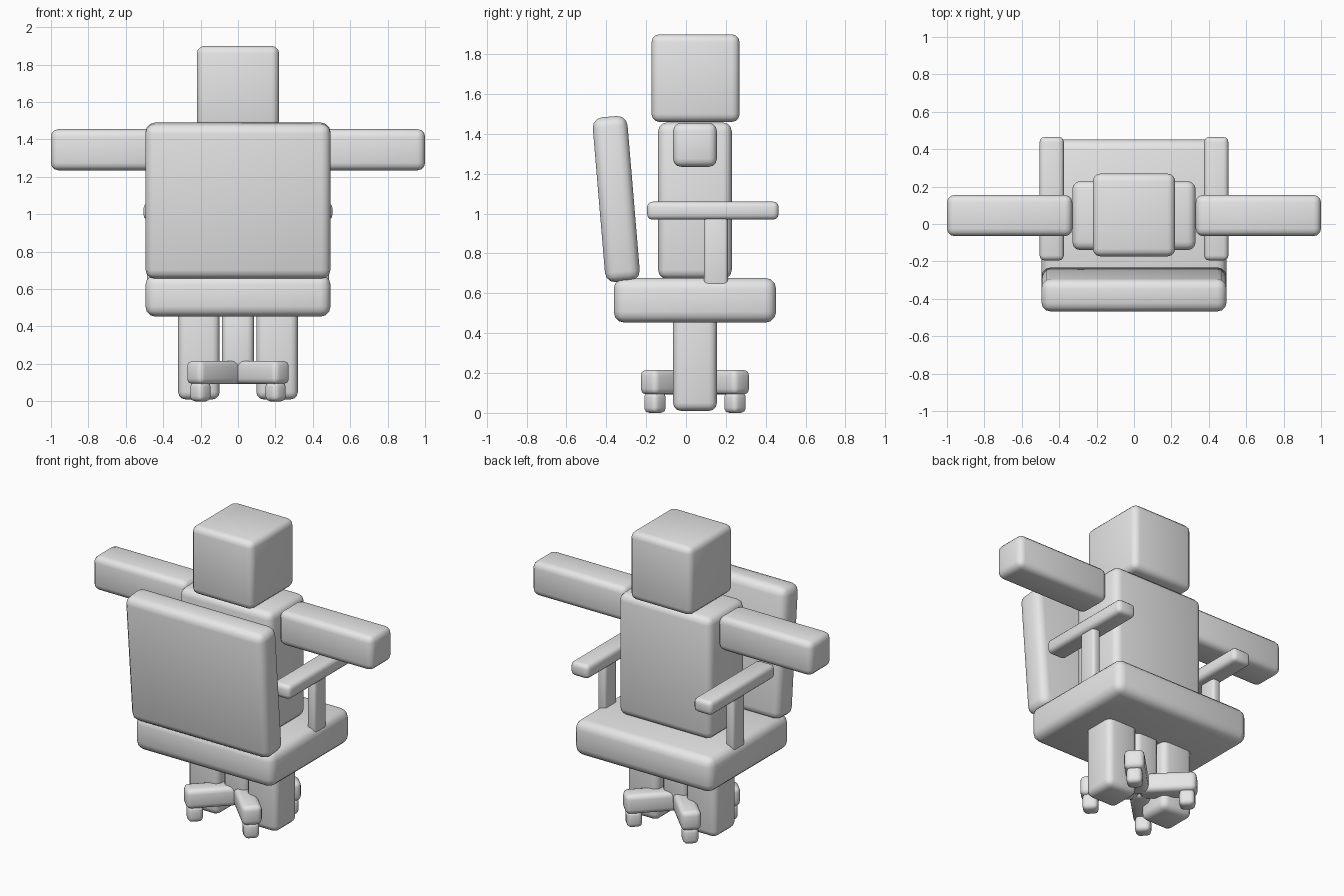
import bpy, bmesh, math
from mathutils import Matrix, Vector

if "Cube" in bpy.data.objects:
    bpy.data.objects.remove(bpy.data.objects["Cube"])

grey = bpy.data.materials.new("light_grey")
grey.diffuse_color = (0.8, 0.8, 0.8, 1)
grey.use_nodes = True
grey.node_tree.nodes["Principled BSDF"].inputs["Base Color"].default_value = grey.diffuse_color


def block(name, center, size, bevel=0.04, rot=(0, 0, 0)):
    """Rounded box, smooth shaded."""
    bm = bmesh.new()
    bmesh.ops.create_cube(bm, size=1, matrix=Matrix.Diagonal((*size, 1)))
    bmesh.ops.bevel(bm, geom=bm.edges[:], offset=bevel, segments=3,
                    profile=0.5, affect='EDGES')
    mesh = bpy.data.meshes.new(name)
    bm.to_mesh(mesh)
    bm.free()
    mesh.materials.append(grey)
    obj = bpy.data.objects.new(name, mesh)
    obj.location = center
    obj.rotation_euler = rot
    bpy.context.collection.objects.link(obj)
    bpy.ops.object.select_all(action='DESELECT')
    obj.select_set(True)
    bpy.context.view_layer.objects.active = obj
    bpy.ops.object.shade_smooth_by_angle(angle=math.radians(40))
    return obj


CY = 0.045  # shared centre line of the figure and chair column

# Figure
block("head", (0, CY + 0.003, 1.68), (0.44, 0.442, 0.44))
block("torso", (0, CY, 1.065), (0.66, 0.37, 0.785), 0.045)
for side, sx in (("left", -1), ("right", 1)):
    block(side + "_arm", (sx * 0.665, CY, 1.345), (0.67, 0.22, 0.22))
    block(side + "_leg", (sx * 0.209, CY, 0.335), (0.222, 0.22, 0.65))

# Chair seat and tilted backrest
block("seat", (0, CY, 0.565), (0.99, 0.815, 0.225), 0.055)
block("backrest", (0, -0.35, 1.073), (0.99, 0.175, 0.83), 0.05,
      (math.radians(4.8), 0, 0))

# Armrests on posts
for side, sx in (("left", -1), ("right", 1)):
    block(side + "_armrest", (sx * 0.44, 0.135, 1.015), (0.13, 0.66, 0.09), 0.027)
    block(side + "_armrest_post", (sx * 0.458, 0.15, 0.805), (0.058, 0.12, 0.37), 0.018)

# Column, four diagonal spokes and casters
block("column", (0, CY, 0.31), (0.17, 0.17, 0.38), 0.035)
for i in range(4):
    a = math.radians(45 + 90 * i)
    d = Vector((math.cos(a), math.sin(a), 0))
    mid = Vector((0, CY, 0)) + d * 0.171
    end = Vector((0, CY, 0)) + d * 0.284
    block(f"spoke_{i + 1}", (mid.x, mid.y, 0.154), (0.342, 0.12, 0.125), 0.03, (0, 0, a))
    block(f"caster_{i + 1}", (end.x, end.y, 0.052), (0.092, 0.092, 0.104), 0.026, (0, 0, a))
